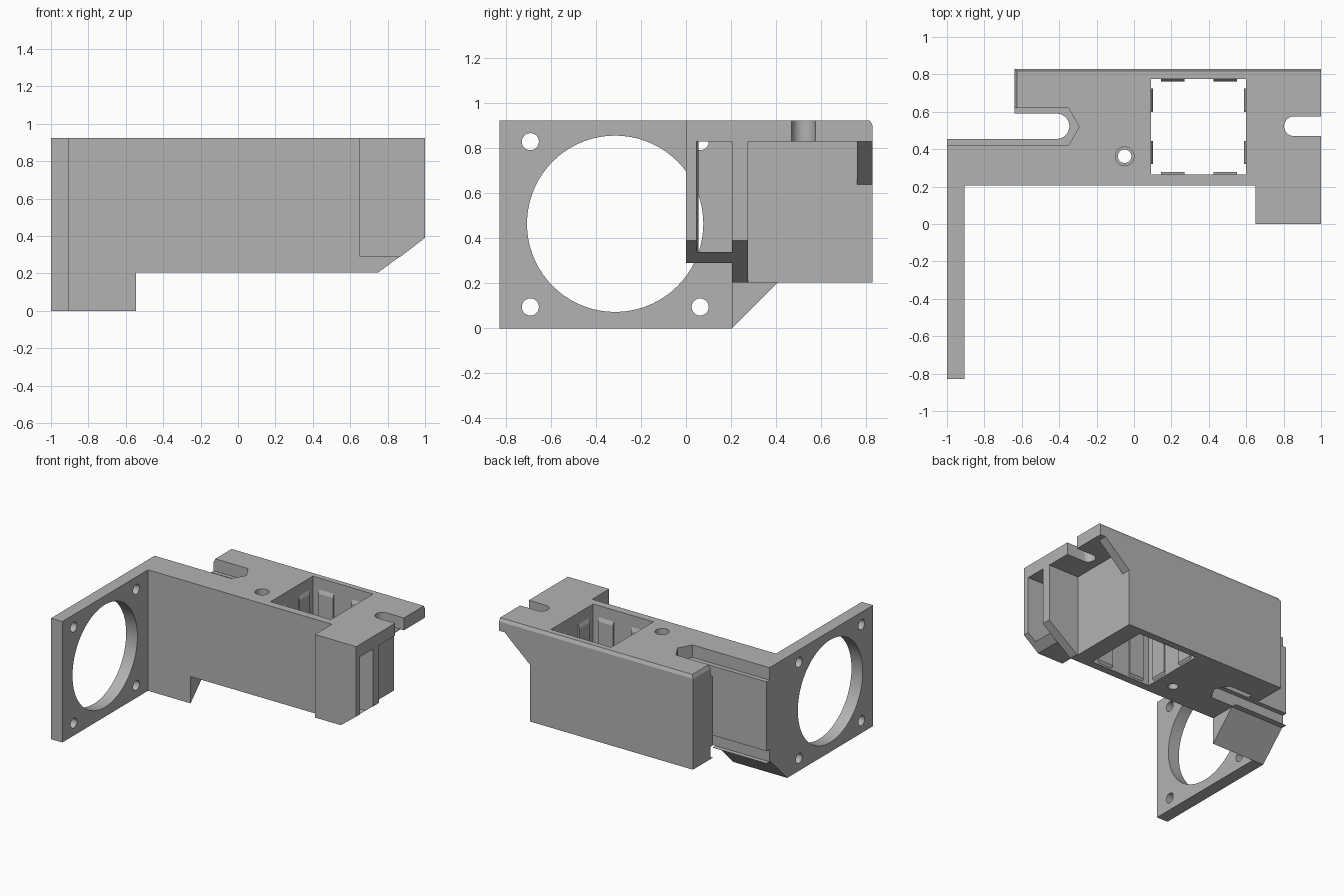
import bpy, bmesh
from math import cos, sin, pi, radians
from mathutils import Vector

cube = bpy.data.objects.get("Cube")
if cube:
    bpy.data.objects.remove(cube, do_unlink=True)

grey = bpy.data.materials.new("plain grey")
grey.use_nodes = True
grey.diffuse_color = (0.45, 0.45, 0.45, 1)
grey.node_tree.nodes["Principled BSDF"].inputs["Base Color"].default_value = (0.45, 0.45, 0.45, 1)

TOP, BASE, FRONT, BACK = 0.925, 0.205, 0.205, 0.83
SHELF = 0.83          # underside of the top flange


def prism(name, pts, axis, lo, hi):
    """Extrude a 2D outline along x (outline y,z), y (outline x,z) or z (outline x,y)."""
    place = {"x": lambda a, b, t: (t, a, b),
             "y": lambda a, b, t: (a, t, b),
             "z": lambda a, b, t: (a, b, t)}[axis]
    bm = bmesh.new()
    face = bm.faces.new([bm.verts.new(place(a, b, lo)) for a, b in pts])
    ext = bmesh.ops.extrude_face_region(bm, geom=[face])
    verts = [g for g in ext["geom"] if isinstance(g, bmesh.types.BMVert)]
    bmesh.ops.translate(bm, verts=verts, vec=Vector(place(0, 0, hi - lo)))
    bmesh.ops.recalc_face_normals(bm, faces=bm.faces)
    mesh = bpy.data.meshes.new(name)
    bm.to_mesh(mesh)
    bm.free()
    mesh.materials.append(grey)
    ob = bpy.data.objects.new(name, mesh)
    bpy.context.collection.objects.link(ob)
    return ob


def rect(a0, a1, b0, b1):
    return [(a0, b0), (a1, b0), (a1, b1), (a0, b1)]


def arc(cx, cy, r, start, end, n):
    return [(cx + r * cos(start + (end - start) * i / n),
             cy + r * sin(start + (end - start) * i / n)) for i in range(n + 1)]


def circle(cx, cy, r, n=32):
    return arc(cx, cy, r, 0, 2 * pi, n)[:-1]


def combine(target, tool, operation):
    mod = target.modifiers.new(operation, "BOOLEAN")
    mod.operation = operation
    mod.solver = "EXACT"
    mod.object = tool
    bpy.context.view_layer.objects.active = target
    bpy.ops.object.modifier_apply(modifier=mod.name)
    bpy.data.objects.remove(tool, do_unlink=True)


# main body with the open round-ended slot on its right side
slot = arc(-0.413, 0.5225, 0.0675, pi / 2, -pi / 2, 16)
outline = [(-1, FRONT), (0.74, FRONT), (0.74, BACK), (-0.64, BACK), (-0.64, 0.59)]
body = prism("bracket_body", outline + slot + [(-1, 0.455)], "z", BASE, TOP)

# top flange, front wall, rear gusset, side block, foot wedge, fan plate
end_wall = [(0.7, BASE), (0.75, BASE), (1, 0.39), (1, TOP), (0.7, TOP)]
gusset = [(0.7, 0.64), (0.74, 0.64), (1, 0.87), (1, TOP), (0.7, TOP)]
block = [(0.65, 0.29), (0.87, 0.29), (1, 0.39), (1, TOP), (0.65, TOP)]
wedge = [(FRONT, 0), (0.41, BASE), (FRONT, BASE)]
for part in (
    prism("flange", rect(0.7, 1, FRONT, BACK), "z", SHELF, TOP),
    prism("front_wall", end_wall, "y", FRONT, 0.275),
    prism("rear_gusset", gusset, "y", 0.76, BACK),
    prism("side_block", block, "y", 0, FRONT),
    prism("foot_wedge", wedge, "x", -1, -0.545),
    prism("fan_plate", rect(-0.83, FRONT, 0, TOP), "x", -1, -0.905),
):
    combine(body, part, "UNION")

# pointed recesses above and below the open slot
pointed = [(-1.1, 0.42), (-0.35, 0.42), (-0.293, 0.52), (-0.35, 0.62), (-1.1, 0.62)]
cutters = [prism("upper_recess", pointed, "z", SHELF, 1.1),
           prism("lower_recess", pointed, "z", 0.206, 0.30)]
cutters.append(prism("lower_recess_mouth", [(max(x, -0.545), y) for x, y in pointed], "z", 0.1, 0.30))

# square window, flange slot, small stepped hole
cutters.append(prism("window", rect(0.09, 0.6, 0.265, 0.775), "z", 0, 1.1))
notch = arc(0.855, 0.5225, 0.0525, pi / 2, 3 * pi / 2, 16)
cutters.append(prism("flange_slot", notch + [(1.1, 0.47), (1.1, 0.575)], "z", 0.8, 1.1))
cutters.append(prism("pin_hole", circle(-0.05, 0.362, 0.036), "z", 0, 1.1))
cutters.append(prism("pin_counterbore", circle(-0.05, 0.362, 0.05), "z", 0.87, 1.1))

# passage through the side block
passage = [(0.6, 0.058), (1.1, 0.043), (1.1, FRONT), (0.6, FRONT)]
cutters.append(prism("passage", passage, "z", 0.34, SHELF))

# fan opening and its four screw holes
cutters.append(prism("fan_opening", circle(-0.315, 0.465, 0.392, 72), "x", -1.1, -0.8))
for y in (-0.692, 0.063):
    for z in (0.095, 0.83):
        cutters.append(prism("screw_hole", circle(y, z, 0.038, 24), "x", -1.1, -0.8))

# narrow bevels on the rear top edge and the right end
cutters.append(prism("rear_bevel", [(0.815, 0.93), (0.835, 0.89), (0.85, 0.93)], "x", -1.1, 1.1))
cutters.append(prism("end_bevel", [(-0.624, 0.93), (-0.644, 0.89), (-0.66, 0.93)], "y", 0.6, 0.9))
for tool in cutters:
    combine(body, tool, "DIFFERENCE")

# shallow tapered gripping ribs, two on each window wall
depth, low, high = 0.012, BASE, 0.86


def rib_profile(wall, inward):
    return [(wall - inward * 0.01, low), (wall + inward * depth, low + 0.03),
            (wall + inward * depth, high - 0.05), (wall - inward * 0.01, high)]


for start in (0.145, 0.425):
    for wall, inward in ((0.265, 1), (0.775, -1)):
        rib = prism("rib", rib_profile(wall, inward), "x", start, start + 0.125)
        combine(body, rib, "UNION")
for start in (0.32, 0.60):
    for wall, inward in ((0.09, 1), (0.6, -1)):
        rib = prism("rib", rib_profile(wall, inward), "y", start, start + 0.125)
        combine(body, rib, "UNION")

# smooth round holes, crisp edges elsewhere
bpy.ops.object.select_all(action="DESELECT")
body.select_set(True)
bpy.context.view_layer.objects.active = body
bpy.ops.object.shade_smooth_by_angle(angle=radians(20))
